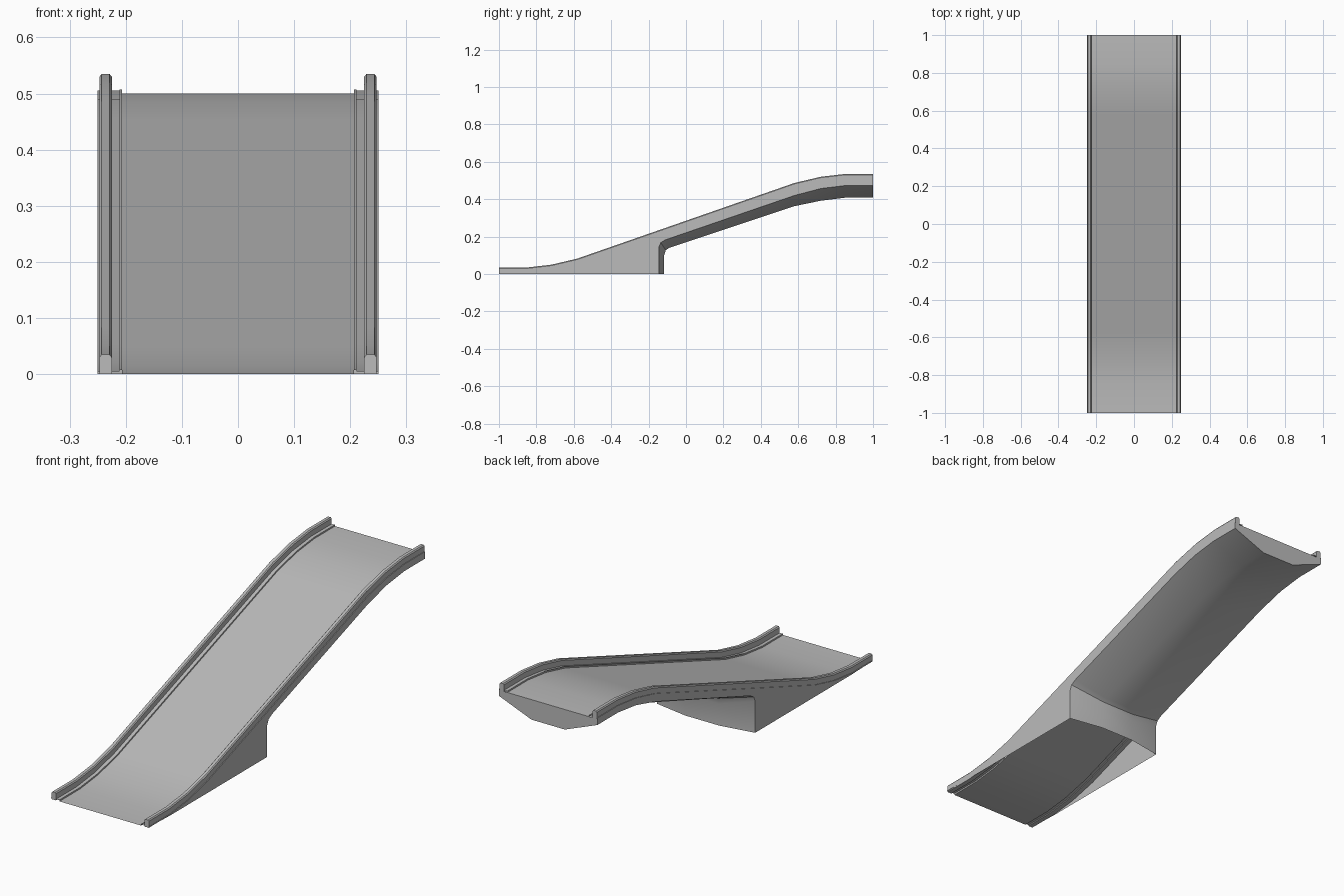
import bpy, bmesh, math

cube = bpy.data.objects.get("Cube")
if cube:
    bpy.data.objects.remove(cube, do_unlink=True)

grey = bpy.data.materials.new("plain grey")
grey.use_nodes = True
GREY = (0.5, 0.5, 0.5, 1)
grey.diffuse_color = GREY
grey.node_tree.nodes["Principled BSDF"].inputs["Base Color"].default_value = GREY

# Side profiles as (y, z): the deck is an S curve, symmetric about its middle
HALF = [(0.58, 0.452), (0.72, 0.485), (0.85, 0.5), (1, 0.5)]
DECK = [(-y, 0.5 - z) for y, z in reversed(HALF)] + HALF
LOWER_EDGE = [(1, 0.473), (0.85, 0.473), (0.72, 0.457), (0.58, 0.42), (-0.11, 0.183),
              (-0.135, 0.168), (-0.145, 0.145), (-0.145, 0)]
BELLY = [(1, 0.408), (0.85, 0.408), (0.72, 0.392), (0.58, 0.363), (-0.09, 0.14),
         (-0.108, 0.128), (-0.117, 0.1), (-0.117, 0)]
HALF_WIDTH, BELLY_X = 0.25, 0.085


def path(x, points, lift=0):
    return [(x, y, z + lift) for y, z in points]


def finish(name, bm, recalc=False):
    if recalc:
        bmesh.ops.recalc_face_normals(bm, faces=bm.faces)
    mesh = bpy.data.meshes.new(name)
    bm.to_mesh(mesh)
    bm.free()
    mesh.materials.append(grey)
    obj = bpy.data.objects.new(name, mesh)
    bpy.context.collection.objects.link(obj)
    bpy.ops.object.select_all(action='DESELECT')
    obj.select_set(True)
    bpy.context.view_layer.objects.active = obj
    bpy.ops.object.shade_smooth_by_angle(angle=math.radians(30))
    return obj


def loft(name, rows, closed=False):
    """Skin neighbouring long edges; closed also joins last to first and caps the ends."""
    bm = bmesh.new()
    rows = [[bm.verts.new(p) for p in row] for row in rows]
    pairs = list(zip(rows, rows[1:]))
    if closed:
        pairs.append((rows[-1], rows[0]))
    for a, b in pairs:
        for i in range(len(a) - 1):
            bm.faces.new((a[i], b[i], b[i + 1], a[i + 1]))
    if closed:
        for end in (0, -1):
            bm.faces.new([row[end] for row in rows])
    return finish(name, bm, recalc=closed)


def panel(name, points, flip=False):
    bm = bmesh.new()
    face = bm.faces.new([bm.verts.new(p) for p in points])
    if flip:
        face.normal_flip()
    return finish(name, bm)


# Running surface, with a small lip and a raised ledge along each edge
section = [(0.207, 0), (0.207, 0.007), (0.211, 0.007), (0.211, 0.005), (HALF_WIDTH, 0.005)]
section = [(-x, h) for x, h in reversed(section)] + section
loft("deck", [path(x, DECK, h) for x, h in reversed(section)])

# Faceted underside and rear wall of the support
loft("underside", [path(-HALF_WIDTH, LOWER_EDGE), path(-BELLY_X, BELLY),
                   path(BELLY_X, BELLY), path(HALF_WIDTH, LOWER_EDGE)][::-1])

for side, label in ((1, "left"), (-1, "right")):
    # Chamfered guard rail
    rail = [(0.225, 0), (0.225, 0.03), (0.229, 0.035), (0.243, 0.035), (0.247, 0.03), (0.247, 0)]
    loft(label + "_rail", [path(side * x, DECK, h) for x, h in rail], closed=True)
    # Outer side panel; the base stays open underneath
    x = side * HALF_WIDTH
    outline = path(x, DECK, 0.005) + path(x, LOWER_EDGE) + [(x, -0.85, 0)]
    panel(label + "_side_panel", outline, flip=side > 0)

# Closing plate at the high end
panel("high_end_plate", [(-HALF_WIDTH, 1, 0.5), (HALF_WIDTH, 1, 0.5), (HALF_WIDTH, 1, 0.473),
                         (BELLY_X, 1, 0.408), (-BELLY_X, 1, 0.408), (-HALF_WIDTH, 1, 0.473)])
